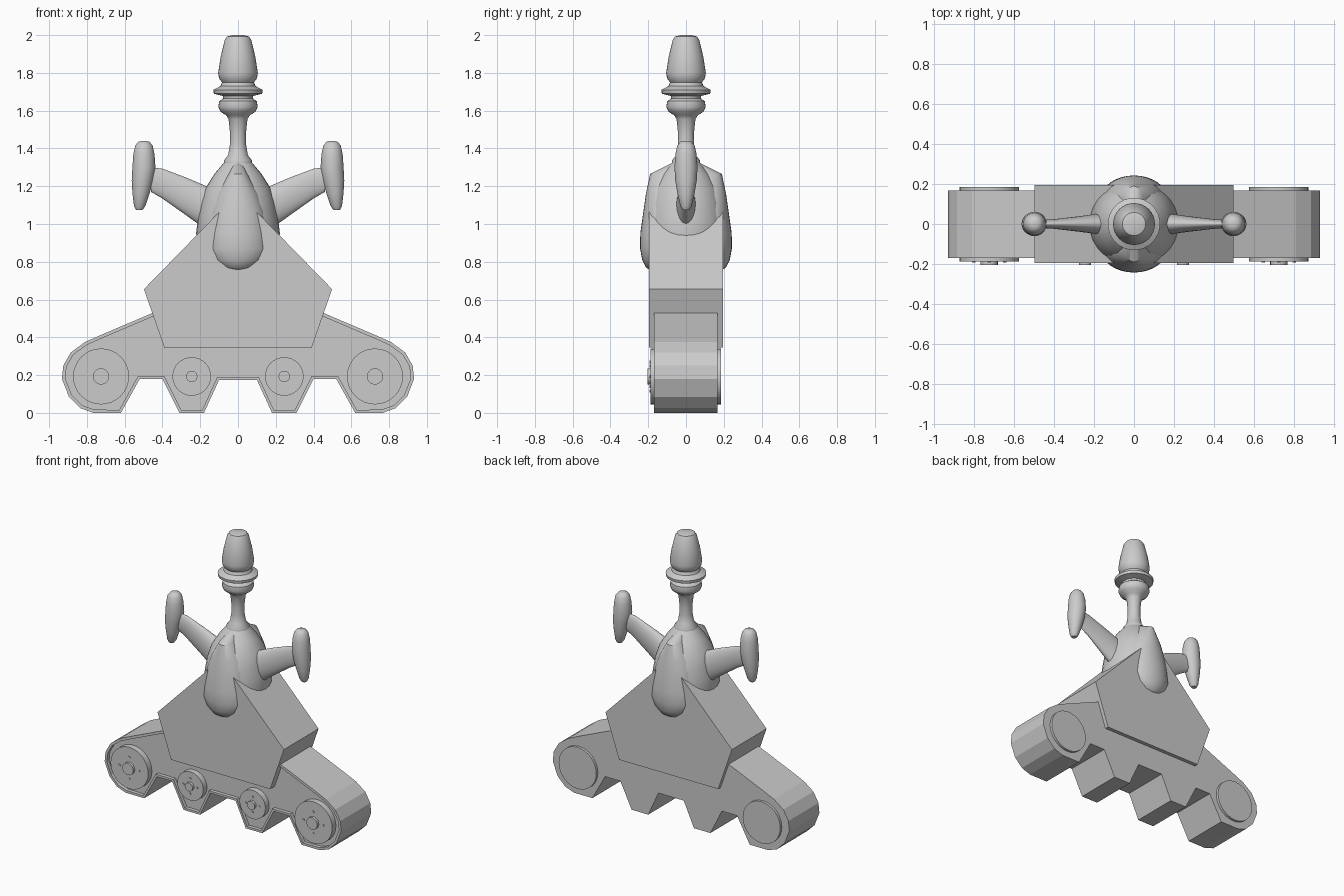
import bpy, bmesh, math
from mathutils import Vector

if "Cube" in bpy.data.objects:
    bpy.data.objects.remove(bpy.data.objects["Cube"])

grey = bpy.data.materials.new("plain grey")
grey.diffuse_color = (0.6, 0.6, 0.6, 1)
grey.use_nodes = True
grey.node_tree.nodes["Principled BSDF"].inputs["Base Color"].default_value = grey.diffuse_color


def finish(bm, name, smooth=None):
    """Turn a bmesh into a named object, optionally smooth below an angle."""
    bmesh.ops.recalc_face_normals(bm, faces=bm.faces)
    me = bpy.data.meshes.new(name)
    bm.to_mesh(me)
    bm.free()
    me.materials.append(grey)
    if smooth:
        for p in me.polygons:
            p.use_smooth = True
        me.set_sharp_from_angle(angle=math.radians(smooth))
    ob = bpy.data.objects.new(name, me)
    bpy.context.collection.objects.link(ob)
    return ob


def prism(name, outline, y0, y1, rim=None):
    """Extrude an XZ outline along y; rim=(width, depth) recesses the front."""
    bm = bmesh.new()
    a = [bm.verts.new((x, y0, z)) for x, z in outline]
    b = [bm.verts.new((x, y1, z)) for x, z in outline]
    front = bm.faces.new(a)
    bm.faces.new(b[::-1])
    n = len(a)
    for i in range(n):
        j = (i + 1) % n
        bm.faces.new((a[j], a[i], b[i], b[j]))
    bmesh.ops.recalc_face_normals(bm, faces=bm.faces)
    if rim:
        bmesh.ops.inset_region(bm, faces=[front], thickness=rim[0])
        inner = bmesh.ops.extrude_face_region(bm, geom=[front])
        verts = [g for g in inner["geom"] if isinstance(g, bmesh.types.BMVert)]
        bmesh.ops.translate(bm, verts=verts, vec=(0, rim[1], 0))
        if front.is_valid:
            bmesh.ops.delete(bm, geom=[front], context='FACES_ONLY')
    return finish(bm, name)


def loft(name, sections, u, v, smooth=40, sides=32):
    """Skin ellipses: each section is (centre, half size along u, along v)."""
    bm = bmesh.new()
    u, v = Vector(u), Vector(v)
    rings = []
    for c, ru, rv in sections:
        rings.append([bm.verts.new(Vector(c) + u * ru * math.cos(t) + v * rv * math.sin(t))
                      for t in (2 * math.pi * i / sides for i in range(sides))])
    for p, q in zip(rings, rings[1:]):
        for i in range(sides):
            j = (i + 1) % sides
            bm.faces.new((p[i], p[j], q[j], q[i]))
    bm.faces.new(rings[0][::-1])
    bm.faces.new(rings[-1])
    return finish(bm, name, smooth)


def turned(name, profile, centre=(0, 0), lean=0.0):
    """Upright round part from (radius, z) points."""
    secs = [((centre[0] + lean * max(0, 1.3 - z), centre[1], z), r, r) for r, z in profile]
    return loft(name, secs, (1, 0, 0), (0, 1, 0))


def disc(name, x, z, r, y0, y1, sides=32):
    return loft(name, [((x, y0, z), r, r), ((x, y1, z), r, r)],
                (1, 0, 0), (0, 0, 1), 30, sides)


# Track base: half outline mirrored, recessed rim on the front
half = [(0.10, 0.175), (0.18, 0), (0.31, 0), (0.40, 0.18), (0.52, 0.18), (0.62, 0),
        (0.765, 0), (0.835, 0.025), (0.895, 0.085), (0.932, 0.18), (0.925, 0.25),
        (0.885, 0.32), (0.81, 0.375), (0.72, 0.415), (0.45, 0.53), (0.36, 0.565)]
outline = half + [(-x, z) for x, z in reversed(half)]
prism("track_base", outline, -0.17, 0.168, rim=(0.018, 0.025))

# Wheels, hubs and bolts on the front; plain discs at the ends on the back
for side, s in (("left", -1), ("right", 1)):
    for kind, x, r, hub in (("end", 0.725, 0.148, 0.043), ("middle", 0.245, 0.102, 0.03)):
        tag = f"{side}_{kind}"
        disc(tag + "_wheel", s * x, 0.193, r, -0.14, -0.187)
        disc(tag + "_hub", s * x, 0.193, hub, -0.18, -0.205, 20)
        for k in range(4):
            a = math.pi / 2 * k
            disc(f"{tag}_bolt_{k + 1}", s * x + hub * 1.8 * math.cos(a),
                 0.193 + hub * 1.8 * math.sin(a), 0.008, -0.18, -0.192, 8)
    disc(side + "_back_disc", s * 0.725, 0.193, 0.148, 0.15, 0.186)

# Five-sided body block
prism("body_block", [(-0.39, 0.345), (0.39, 0.345), (0.498, 0.655), (0, 1.165), (-0.498, 0.655)],
      -0.195, 0.195)

# Egg-shaped dome
turned("dome", [(0.08, 0.78), (0.17, 0.82), (0.21, 0.88), (0.222, 0.95), (0.212, 1.03),
                (0.198, 1.11), (0.172, 1.19), (0.125, 1.265), (0.07, 1.33)])

# Teardrop bulges on front and back: z, centre y, half depth, half width
drop = [(0.75, 0.12, 0.06, 0.05), (0.77, 0.12, 0.092, 0.10), (0.81, 0.12, 0.112, 0.145),
        (0.87, 0.12, 0.123, 0.17), (0.95, 0.12, 0.122, 0.158), (1.07, 0.12, 0.105, 0.14),
        (1.16, 0.115, 0.097, 0.11), (1.265, 0.10, 0.09, 0.05), (1.30, 0.06, 0.06, 0.035),
        (1.33, 0.03, 0.03, 0.02)]
for name, s in (("front_bulge", -1), ("back_bulge", 1)):
    loft(name, [((0, s * yc, z), w, d) for z, yc, d, w in drop], (1, 0, 0), (0, 1, 0))

# Side arms with pods: x, bottom z, top z, half thickness
arm = [(0.10, 0.90, 1.17, 0.065), (0.19, 0.985, 1.21, 0.05), (0.28, 1.05, 1.248, 0.038),
       (0.40, 1.135, 1.293, 0.024), (0.46, 1.17, 1.30, 0.02)]
pod = [(0.018, 1.075), (0.03, 1.095), (0.045, 1.16), (0.057, 1.23), (0.061, 1.30),
       (0.056, 1.37), (0.046, 1.415), (0.03, 1.435), (0.012, 1.44)]
for side, s in (("left", -1), ("right", 1)):
    loft(side + "_arm", [((s * x, 0, (a + b) / 2), t, (b - a) / 2) for x, a, b, t in arm],
         (0, 1, 0), (0, 0, 1))
    turned(side + "_pod", pod, (s * 0.498, 0), s * 0.11)

# Turned spire
turned("spire", [(0.075, 1.32), (0.075, 1.335), (0.052, 1.365), (0.043, 1.42), (0.042, 1.48),
                 (0.05, 1.555), (0.062, 1.575), (0.093, 1.595), (0.104, 1.62), (0.10, 1.65),
                 (0.078, 1.665), (0.08, 1.678), (0.128, 1.69), (0.131, 1.71), (0.093, 1.73),
                 (0.085, 1.75), (0.10, 1.77), (0.105, 1.80), (0.092, 1.885), (0.07, 1.975),
                 (0.058, 1.993), (0.03, 2.0)])
